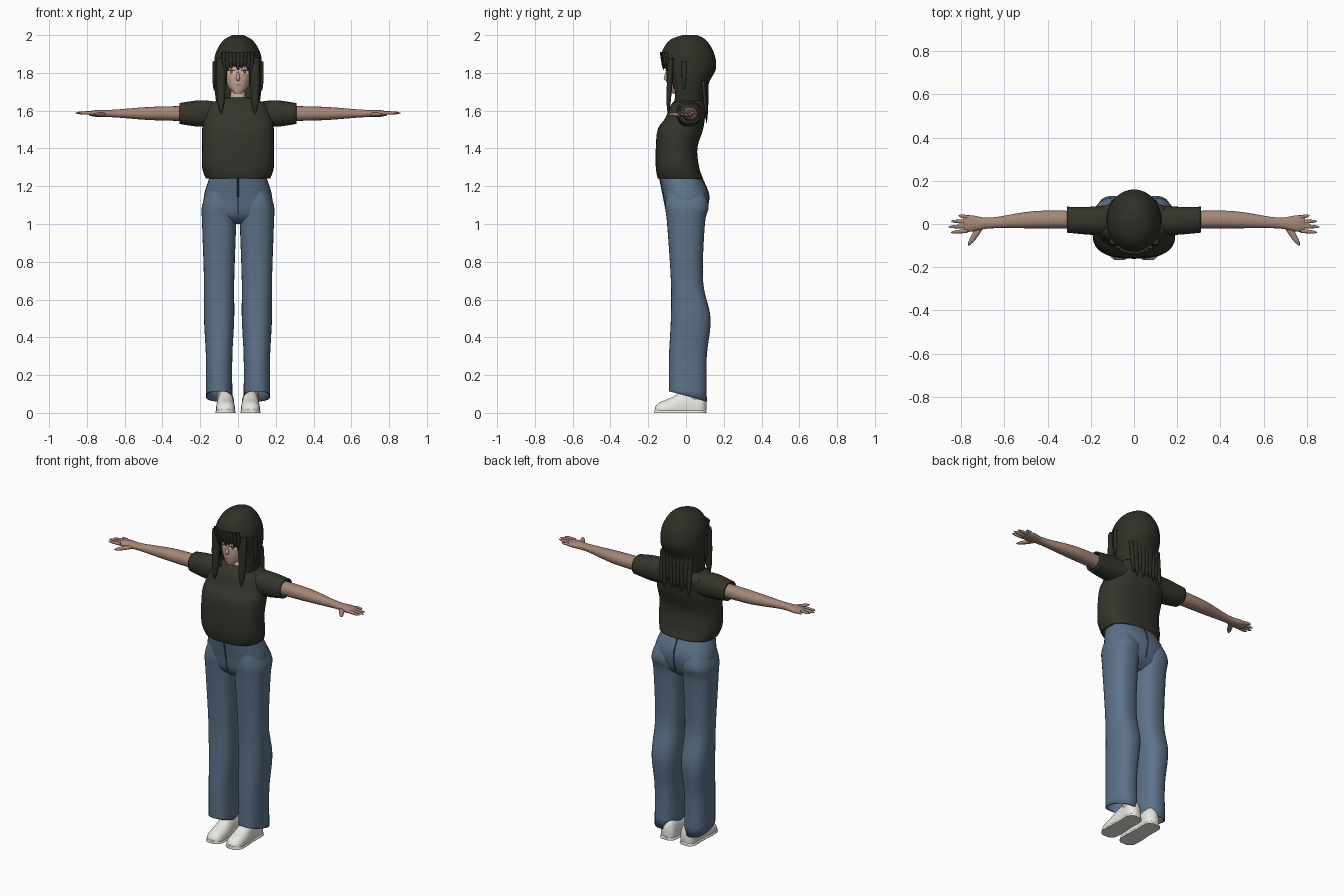
import bpy, bmesh, math, random
from mathutils import Vector
from mathutils.bvhtree import BVHTree

random.seed(4)
default_cube = bpy.data.objects.get("Cube")
if default_cube:
    bpy.data.objects.remove(default_cube)


def material(name, red, green, blue):
    mat = bpy.data.materials.new(name)
    mat.use_nodes = True
    colour = (red, green, blue, 1)
    mat.diffuse_color = colour
    mat.node_tree.nodes["Principled BSDF"].inputs["Base Color"].default_value = colour
    return mat


HAIR = material("dark hair", .028, .03, .02)
SHIRT = material("olive black cotton", .034, .035, .025)
DENIM = material("blue denim", .11, .17, .25)
SEAM = material("dark denim", .04, .06, .09)
SKIN = material("arm skin", .38, .24, .19)
FACE = material("face skin", .6, .4, .33)
SHOE = material("white leather", .8, .8, .76)
LASH = material("dark brown", .06, .02, .02)
IRIS = material("red brown", .2, .08, .07)
LIP = material("lip", .4, .18, .16)


def smooth_rings(rings, steps=5):
    """Pass a Catmull-Rom curve through the rings."""
    result, last = [], len(rings) - 1
    for index in range(last):
        before, start, end, after = (
            Vector(rings[min(max(near, 0), last)]) for near in range(index - 1, index + 3))
        start_slope, end_slope = (end - before) / 2, (after - start) / 2
        for step in range(steps):
            t = step / steps
            ease = t * t * (3 - 2 * t)
            result.append(start.lerp(end, ease) + start_slope * t * (1 - t) ** 2
                          - end_slope * t * t * (1 - t))
    return result + [Vector(rings[-1])]


def finish(name, bm, mat, mirror=False, thickness=0):
    bmesh.ops.recalc_face_normals(bm, faces=bm.faces)
    mesh = bpy.data.meshes.new(name)
    bm.to_mesh(mesh)
    bm.free()
    mesh.materials.append(mat)
    part = bpy.data.objects.new(name, mesh)
    bpy.context.collection.objects.link(part)
    bpy.ops.object.select_all(action='DESELECT')
    part.select_set(True)
    bpy.context.view_layer.objects.active = part
    bpy.ops.object.shade_smooth_by_angle(angle=math.radians(50))
    if thickness:
        part.modifiers.new("cloth thickness", 'SOLIDIFY').thickness = thickness
    if mirror:
        part.modifiers.new("other side", 'MIRROR').use_mirror_merge = False
    return part


def loft(name, rings, mat, axis='z', middle=0, sides=32, power=2.2, caps=True,
         mirror=False, thickness=0, edit=None, drop=None):
    """Skin rings of (position along axis, half width, low depth, high depth)."""
    along, across, depth = {'x': (0, 2, 1), 'y': (1, 0, 2), 'z': (2, 0, 1)}[axis]
    bm = bmesh.new()
    rows = []
    for position, half, low, high in smooth_rings(rings):
        row = []
        for side in range(sides):
            angle = math.tau * side / sides
            u, v = (math.copysign(abs(wave) ** (2 / power), wave)
                    for wave in (math.cos(angle), math.sin(angle)))
            point = Vector()
            point[along] = position
            point[across] = middle + half * u
            point[depth] = (low + high) / 2 + (high - low) / 2 * v
            if edit:
                edit(point)
            row.append(bm.verts.new(point))
        rows.append(row)
    for lower, upper in zip(rows, rows[1:]):
        for side in range(sides):
            after = (side + 1) % sides
            bm.faces.new((lower[side], lower[after], upper[after], upper[side]))
    if caps:
        bm.faces.new(rows[0])
        bm.faces.new(rows[-1])
    if drop:
        doomed = [face for face in bm.faces if drop(face.calc_center_median())]
        bmesh.ops.delete(bm, geom=doomed, context='FACES')
    return finish(name, bm, mat, mirror, thickness)


def strand(name, mat, start, end, middle, depth, width, lean=0, flat=.6, **options):
    """Tapering lock or finger whose depth drifts by lean along its length."""
    rings = []
    for t in (0, .4, .8, 1):
        half = width * (1 - .85 * t ** 5)
        centre = depth + lean * t
        rings.append((start + (end - start) * t, half, centre - half * flat, centre + half * flat))
    loft(name, rings, mat, middle=middle, sides=12, **options)


# Shirt body and sleeves
loft("shirt_body", [
    (1.24, .17, -.15, .09), (1.3, .19, -.16, .07), (1.4, .19, -.16, .06), (1.5, .19, -.15, .09),
    (1.56, .18, -.11, .1), (1.63, .16, -.08, .11), (1.67, .06, -.04, .07)],
    SHIRT, power=2.5, caps=False, thickness=.008)
loft("sleeves", [(.1, .06, -.05, .09), (.2, .07, -.05, .08), (.31, .055, -.04, .08)],
     SHIRT, axis='x', middle=1.585, caps=False, mirror=True, thickness=.008)

# Arms with palms, then fingers and slanted thumbs
loft("arms", [
    (.25, .04, -.02, .06), (.46, .035, -.02, .06), (.66, .02, -.02, .03),
    (.75, .018, -.035, .04), (.79, .01, -.035, .04)],
    SKIN, axis='x', middle=1.585, mirror=True)
for number, label in enumerate(("little", "ring", "middle", "index")):
    spread = number - 1.5
    strand(label + "_fingers", SKIN, .77, .86 - .012 * (number - 2) ** 2, 1.588, -.021 * spread,
           .009, lean=-.005 * spread, flat=1, axis='x', mirror=True)


def slant_thumb(point):
    point.x -= .6 * point.y


strand("thumbs", SKIN, 0, -.1, .705, 1.58, .018, axis='y', mirror=True, edit=slant_thumb)

# Jeans hips, with seams that follow the front and back of the same profile
hips = [(1.25, .15, -.14, .08), (1.15, .18, -.12, .12), (1.05, .18, -.1, .1), (1, .15, -.05, .05)]
loft("jeans_hips", hips, DENIM, power=2.4)
for label, column in (("fly_seam", 2), ("seat_seam", 3)):
    loft(label, [(ring[0], .004, ring[column] - .004, ring[column] + .004) for ring in hips[:3]],
         SEAM, sides=8)


# Trouser legs with hems that dip toward the heel
def dip_hem(point):
    if point.z < .1:
        point.z -= .27 * point.y


loft("jeans_legs", [
    (1.2, .05, -.1, .08), (1.1, .09, -.11, .12), (1, .09, -.1, .1), (.7, .08, -.08, .09),
    (.5, .08, -.08, .13), (.3, .07, -.09, .11), (.09, .07, -.09, .11)],
    DENIM, middle=.1, power=2.4, caps=False, mirror=True, thickness=.006, edit=dip_hem)


# Ankles, shoes and soles
def rest_on_ground(point):
    point.z = max(point.z, 0)


loft("ankles", [(.05, .035, .01, .09), (.3, .04, 0, .09)], FACE, middle=.075, mirror=True)
shoe = [(-.165, .02, -.01, .03), (-.14, .045, -.03, .055), (-.08, .05, -.04, .08),
        (0, .045, -.05, .12), (.08, .045, -.05, .12), (.108, .02, -.05, .08)]
loft("shoes", shoe, SHOE, axis='y', middle=.066, mirror=True, edit=rest_on_ground)
loft("soles", [(y * 1.01, half + .004, -.02, .02) for y, half, low, high in shoe],
     SHOE, axis='y', middle=.066, power=3, mirror=True, edit=rest_on_ground)

# Neck, head and nose
loft("neck", [(1.62, .065, -.08, .06), (1.68, .04, -.03, .05), (1.76, .04, -.03, .05)], FACE)
head = loft("head", [
    (1.69, .02, -.09, -.04), (1.73, .055, -.1, .03), (1.8, .08, -.105, .09),
    (1.9, .08, -.1, .1), (1.96, .03, -.05, .06)], FACE)
loft("nose", [(1.755, .004, -.1, -.09), (1.77, .01, -.118, -.09), (1.81, .004, -.105, -.09)],
     FACE, sides=12)

# Painted features laid on the surface of the head
surface = BVHTree.FromPolygons([vertex.co for vertex in head.data.vertices],
                               [face.vertices[:] for face in head.data.polygons])


def painted(name, mat, x, z, half_width, half_height, lift, mirror=True):
    bm = bmesh.new()
    bmesh.ops.create_circle(bm, cap_ends=True, cap_tris=True, segments=16, radius=1)
    for vertex in bm.verts:
        start = Vector((x + vertex.co.x * half_width, -1, z + vertex.co.y * half_height))
        vertex.co = surface.ray_cast(start, Vector((0, 1, 0)))[0]
        vertex.co.y -= lift
    finish(name, bm, mat, mirror)


painted("eyes", SHOE, .036, 1.803, .019, .01, .002)
painted("irises", IRIS, .035, 1.804, .009, .01, .003)
painted("upper_lashes", LASH, .037, 1.813, .022, .004, .004)
painted("mouth", LIP, 0, 1.735, .02, .003, .003, mirror=False)


# Hair shell with a ragged edge, open around the face
def ragged_edge(point):
    if point.z < 1.61:
        point.z -= random.uniform(0, .05)


def face_opening(centre):
    beside_face = centre.z < 1.845 and abs(centre.x) < .07
    below_chin = centre.z < 1.72 and centre.y < -.05 and abs(centre.x) < .085
    return centre.y < 0 and (beside_face or below_chin)


loft("hair_shell", [
    (2, .03, -.02, .06), (1.97, .08, -.09, .11), (1.9, .12, -.13, .15),
    (1.82, .127, -.12, .158), (1.74, .127, -.09, .12), (1.6, .11, -.09, .1)],
    HAIR, sides=48, power=2, thickness=.01, edit=ragged_edge, drop=face_opening)

# Fringe across the forehead and ragged strands down the back
for number in range(-4, 5):
    x = number * .018
    bulge = math.sqrt(1 - (x / .125) ** 2)
    strand("fringe_strand", HAIR, 1.91, 1.815 + .008 * (number % 3), x, -.13 * bulge, .014, lean=.012)
    strand("back_strand", HAIR, 1.76, random.uniform(1.53, 1.59), x * 1.3, .11 * bulge, .015,
           lean=.11 * (1 - bulge))

# Locks beside the face and loose side wisps
strand("face_locks", HAIR, 1.88, 1.585, .09, -.08, .025, lean=-.015, mirror=True)
strand("side_wisps", HAIR, 1.86, 1.71, .127, -.01, .009, flat=1.5, mirror=True)
